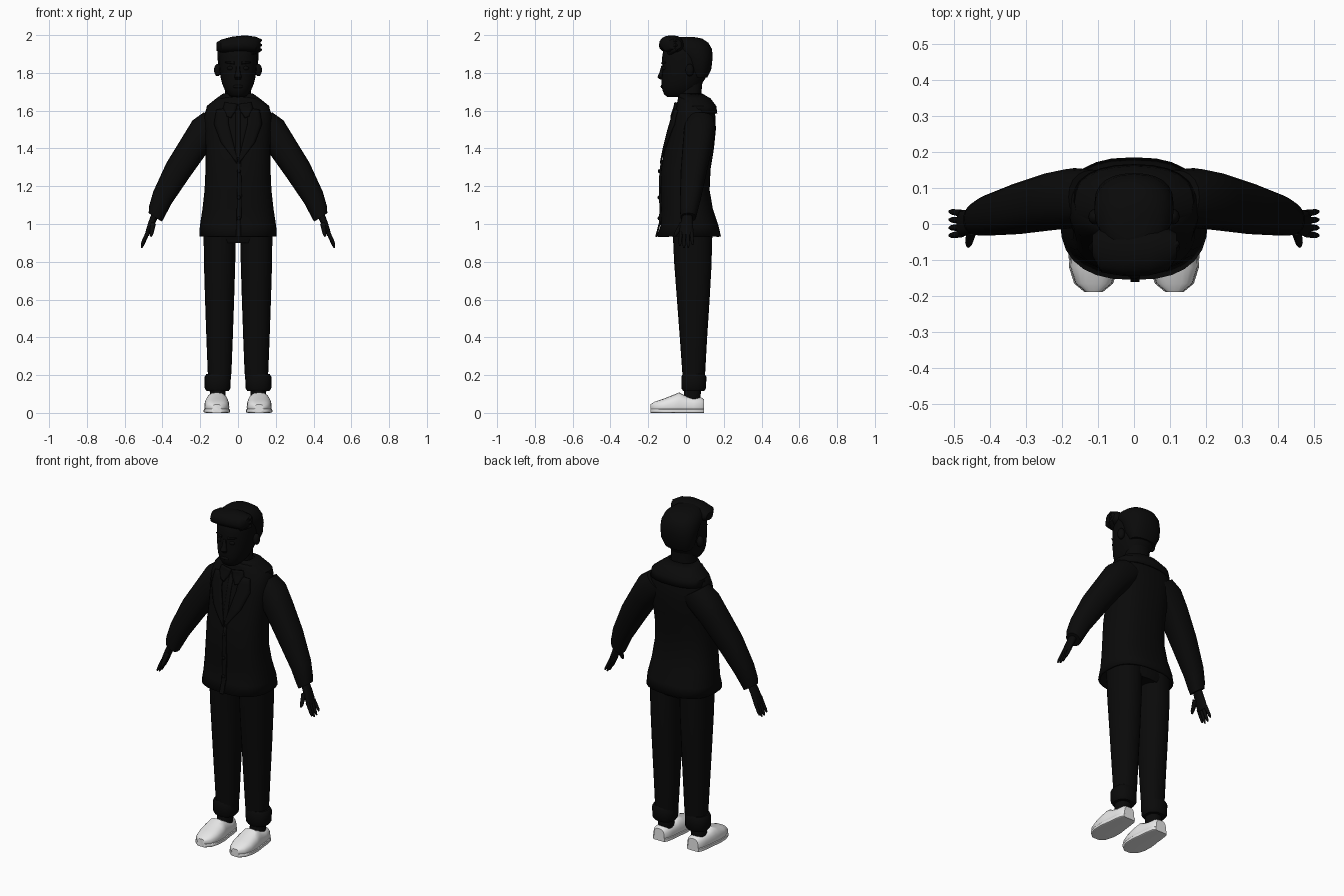
import bpy, bmesh, math
from mathutils import Vector

X, Y, Z = Vector((1, 0, 0)), Vector((0, 1, 0)), Vector((0, 0, 1))


def material(name, v):
    m = bpy.data.materials.new(name)
    m.diffuse_color = (v, v, v, 1)
    return m


BLACK = material("black", 0.003)
WHITE = material("off_white", 0.8)


def finish(name, bm, mat=BLACK, mirror=False, thick=0, angle=40):
    # Shared object creation, shading and symmetry
    bmesh.ops.recalc_face_normals(bm, faces=bm.faces)
    me = bpy.data.meshes.new(name)
    bm.to_mesh(me)
    bm.free()
    me.materials.append(mat)
    ob = bpy.data.objects.new(name, me)
    bpy.context.collection.objects.link(ob)
    bpy.ops.object.select_all(action='DESELECT')
    ob.select_set(True)
    bpy.context.view_layer.objects.active = ob
    bpy.ops.object.shade_smooth_by_angle(angle=math.radians(angle))
    if thick:
        mod = ob.modifiers.new("thickness", 'SOLIDIFY')
        mod.thickness, mod.offset = thick, -1
    if mirror:
        ob.modifiers.new("mirror", 'MIRROR')
    return ob


def loft(name, rings, u, v, p=2.3, n=20, caps=True, **kw):
    # Each ring: x, y, z, radius along u, radius along -v, radius along +v
    bm = bmesh.new()
    loops = []
    for x, y, z, ru, vn, vp in rings:
        loop = []
        for i in range(n):
            a = 2 * math.pi * i / n
            c, s = math.cos(a), math.sin(a)
            c = math.copysign(abs(c) ** (2 / p), c)
            s = math.copysign(abs(s) ** (2 / p), s)
            loop.append(bm.verts.new(Vector((x, y, z)) + u * ru * c + v * s * (vp if s > 0 else vn)))
        loops.append(loop)
    for a, b in zip(loops, loops[1:]):
        for i in range(n):
            j = (i + 1) % n
            bm.faces.new((a[i], a[j], b[j], b[i]))
    if caps:
        bm.faces.new(loops[0])
        bm.faces.new(loops[-1])
    return finish(name, bm, **kw)


def upright(name, rows, x=0, **kw):
    # Rows: height, half width, front y, back y
    rings = [(x, (f + b) / 2, z, w, (b - f) / 2, (b - f) / 2) for z, w, f, b in rows]
    return loft(name, rings, X, Y, **kw)


def tube(name, a, b, ra, rb, n=8, **kw):
    # Tapering rounded rod
    a, b = Vector(a), Vector(b)
    d = (b - a).normalized()
    u = d.cross(X if abs(d.x) < 0.8 else Z).normalized()
    rows = [(a, ra), (a.lerp(b, 0.8), rb), (b, rb * 0.5)]
    return loft(name, [(*q, r, r, r) for q, r in rows], u, d.cross(u), p=2, n=n, angle=60, **kw)


def ball(name, loc, scale, **kw):
    bm = bmesh.new()
    bmesh.ops.create_uvsphere(bm, u_segments=12, v_segments=8, radius=1)
    for vert in bm.verts:
        vert.co = Vector(loc) + Vector([c * s for c, s in zip(vert.co, scale)])
    return finish(name, bm, angle=60, **kw)


# Jacket body
BODY_P = 2.5
BODY = [(0.935, 0.205, -0.155, 0.185), (0.99, 0.202, -0.135, 0.172), (1.08, 0.188, -0.133, 0.142),
        (1.18, 0.177, -0.135, 0.125), (1.29, 0.172, -0.133, 0.13), (1.40, 0.172, -0.112, 0.148),
        (1.50, 0.178, -0.088, 0.158), (1.57, 0.18, -0.068, 0.156), (1.62, 0.165, -0.05, 0.145),
        (1.655, 0.12, -0.045, 0.11), (1.675, 0.08, -0.04, 0.085)]
upright("jacket_body", BODY, p=BODY_P, n=28, caps=False, thick=0.012)


def chest_y(x, z):
    # Front surface of the jacket
    for a, b in zip(BODY, BODY[1:]):
        if a[0] <= z <= b[0]:
            t = (z - a[0]) / (b[0] - a[0])
            _, w, f, k = [i + (j - i) * t for i, j in zip(a, b)]
            h = max(0, 1 - abs(x / w) ** BODY_P) ** (1 / BODY_P)
            return (f + k) / 2 - (k - f) / 2 * h


def panel(name, left, right, lift, cols=4, steps=3, **kw):
    # Cloth strip that follows the chest between two edges of (x, z) points
    bm = bmesh.new()
    pairs = []
    for k in range(len(left) - 1):
        for i in range(steps + (k == len(left) - 2)):
            t = i / steps
            pairs.append([Vector(e[k]).lerp(Vector(e[k + 1]), t) for e in (left, right)])
    if len(left) > 1:
        pairs.append([Vector(left[-1]), Vector(right[-1])])
    grid = []
    for l, r in pairs:
        row = [l.lerp(r, c / cols) for c in range(cols + 1)]
        grid.append([bm.verts.new((q.x, chest_y(q.x, q.y) - lift, q.y)) for q in row])
    for a, b in zip(grid, grid[1:]):
        for i in range(cols):
            bm.faces.new((a[i], a[i + 1], b[i + 1], b[i]))
    return finish(name, bm, thick=0.01, **kw)


# Lapels, front overlap, shirt front and buttons
panel("lapel", [(0.055, 1.615), (0.05, 1.53), (0.025, 1.43), (0.003, 1.34)],
      [(0.115, 1.605), (0.128, 1.53), (0.09, 1.43), (0.01, 1.33)], 0.012, mirror=True)
panel("jacket_overlap", [(0.0, 1.34), (-0.005, 1.15), (-0.01, 0.94)],
      [(0.015, 1.34), (0.02, 1.15), (0.015, 0.94)], 0.008)
panel("shirt_placket", [(-0.012, 1.61), (-0.012, 1.36)], [(0.012, 1.61), (0.012, 1.36)], 0.006)
panel("shirt_collar", [(0.002, 1.635), (0.012, 1.60), (0.035, 1.57)],
      [(0.07, 1.645), (0.08, 1.615), (0.06, 1.58)], 0.016, mirror=True)
for i, z in enumerate((1.28, 1.14, 1.03)):
    ball("button_%d" % (i + 1), (0.005, chest_y(0, z) - 0.01, z), (0.01, 0.006, 0.01))

# Wide folded collar around the neck
collar = [(0, 0.068, 1.585, 0.17, 0.09, 0.098), (0, 0.06, 1.625, 0.165, 0.09, 0.1),
          (0, 0.045, 1.665, 0.115, 0.085, 0.085), (0, 0.025, 1.69, 0.08, 0.07, 0.062)]
loft("jacket_collar", collar, X, Y, n=24, caps=False, thick=0.01)

# Sleeves
AXIS = Vector((0.84, 0, 0.54))
loft("sleeve", [(0.11, 0.075, 1.545, 0.085, 0.075, 0.075), (0.165, 0.072, 1.50, 0.09, 0.083, 0.083),
                (0.225, 0.063, 1.425, 0.078, 0.08, 0.08), (0.318, 0.042, 1.285, 0.072, 0.07, 0.07),
                (0.40, 0.025, 1.14, 0.058, 0.057, 0.055), (0.428, 0.015, 1.07, 0.05, 0.047, 0.047),
                (0.438, 0.012, 1.035, 0.042, 0.041, 0.041)],
     AXIS, Y, mirror=True)

# Hands
loft("palm", [(0.438, 0.008, 1.05, 0.026, 0.02, 0.02), (0.458, 0.004, 1.005, 0.033, 0.017, 0.017),
              (0.474, 0.002, 0.965, 0.037, 0.014, 0.014), (0.482, 0.002, 0.94, 0.034, 0.011, 0.011)],
     Y, Vector((0.93, 0, 0.37)), n=12, mirror=True)
for i, (y, tip) in enumerate(((-0.027, 0.885), (-0.009, 0.873), (0.01, 0.875), (0.029, 0.89))):
    tube("finger_%d" % (i + 1), (0.478, y, 0.955), (0.511, y * 1.2, tip), 0.0105, 0.008, mirror=True)
tube("thumb", (0.45, -0.02, 1.0), (0.46, -0.062, 0.935), 0.015, 0.01, mirror=True)

# Trousers with rolled cuffs
upright("trouser_seat", [(0.90, 0.15, -0.06, 0.13), (0.93, 0.178, -0.07, 0.14), (1.05, 0.165, -0.08, 0.12)])
upright("trouser_leg", [(0.14, 0.056, -0.015, 0.095), (0.22, 0.063, -0.02, 0.102), (0.40, 0.07, -0.033, 0.112),
                        (0.60, 0.077, -0.048, 0.125), (0.80, 0.083, -0.063, 0.136), (1.0, 0.085, -0.072, 0.138)],
        x=0.0975, mirror=True)
upright("trouser_cuff", [(0.115, 0.058, -0.015, 0.096), (0.13, 0.068, -0.024, 0.106),
                         (0.19, 0.069, -0.025, 0.108), (0.205, 0.06, -0.018, 0.10)], x=0.108, mirror=True)
upright("ankle", [(0.055, 0.04, -0.015, 0.075), (0.13, 0.042, -0.008, 0.08)], x=0.108, mirror=True)

# Slip-on shoes: y, half width, top height
SHOE = [(-0.188, 0.022, 0.045), (-0.165, 0.05, 0.06), (-0.12, 0.064, 0.074), (-0.065, 0.066, 0.096),
        (-0.035, 0.062, 0.108), (-0.01, 0.058, 0.094), (0.04, 0.053, 0.082), (0.08, 0.046, 0.082), (0.095, 0.034, 0.072)]
loft("shoe", [(0.112, y, 0.03, w, 0.026, h - 0.03) for y, w, h in SHOE], X, Z, p=2.6, mirror=True, mat=WHITE)
loft("shoe_sole", [(0.112, y, 0.011, w + 0.004, 0.011, 0.011) for y, w, h in SHOE], X, Z, p=7, mirror=True, mat=WHITE)

# Neck and head
upright("neck", [(1.58, 0.08, -0.045, 0.09), (1.66, 0.068, -0.04, 0.078), (1.78, 0.068, -0.04, 0.09)])
upright("head", [(1.672, 0.035, -0.098, 0.0), (1.685, 0.052, -0.115, 0.03), (1.71, 0.07, -0.125, 0.06),
                 (1.74, 0.083, -0.129, 0.083), (1.78, 0.093, -0.128, 0.108), (1.83, 0.099, -0.125, 0.125),
                 (1.88, 0.10, -0.127, 0.13), (1.93, 0.098, -0.118, 0.125), (1.97, 0.07, -0.08, 0.09)], n=24)
ball("ear", (0.108, 0.02, 1.815), (0.019, 0.022, 0.033), mirror=True)
loft("nose", [(0, -0.122, 1.84, 0.009, 0.008, 0.01), (0, -0.13, 1.80, 0.013, 0.012, 0.01),
              (0, -0.134, 1.778, 0.02, 0.018, 0.01), (0, -0.128, 1.765, 0.014, 0.01, 0.01)], X, Y, n=10)
ball("eye", (0.04, -0.115, 1.825), (0.018, 0.01, 0.011), mirror=True)
tube("eyebrow", (0.018, -0.125, 1.852), (0.068, -0.107, 1.856), 0.007, 0.005, mirror=True)
ball("lips", (0, -0.126, 1.728), (0.028, 0.008, 0.009))

# Hair: close back and sides, swept quiff in front
upright("hair_cap", [(1.775, 0.08, 0.03, 0.113), (1.82, 0.102, 0.005, 0.134), (1.88, 0.109, -0.015, 0.141),
                     (1.925, 0.11, -0.06, 0.138), (1.96, 0.098, -0.08, 0.118), (1.982, 0.07, -0.07, 0.085),
                     (1.99, 0.03, -0.05, 0.04)], n=24)
loft("hair_quiff", [(-0.115, -0.06, 1.94, 0.03, 0.022, 0.02), (-0.09, -0.072, 1.942, 0.062, 0.035, 0.034),
                    (-0.03, -0.075, 1.945, 0.069, 0.038, 0.047), (0.04, -0.075, 1.948, 0.068, 0.038, 0.051),
                    (0.095, -0.07, 1.945, 0.058, 0.036, 0.046), (0.118, -0.06, 1.95, 0.035, 0.026, 0.03)],
     Y, Z, n=16)
for i, z in enumerate((1.915, 1.94, 1.965)):
    tube("hair_strand_%d" % (i + 1), (0.07, -0.085, z), (0.124, -0.05, z + 0.008), 0.022, 0.012)
